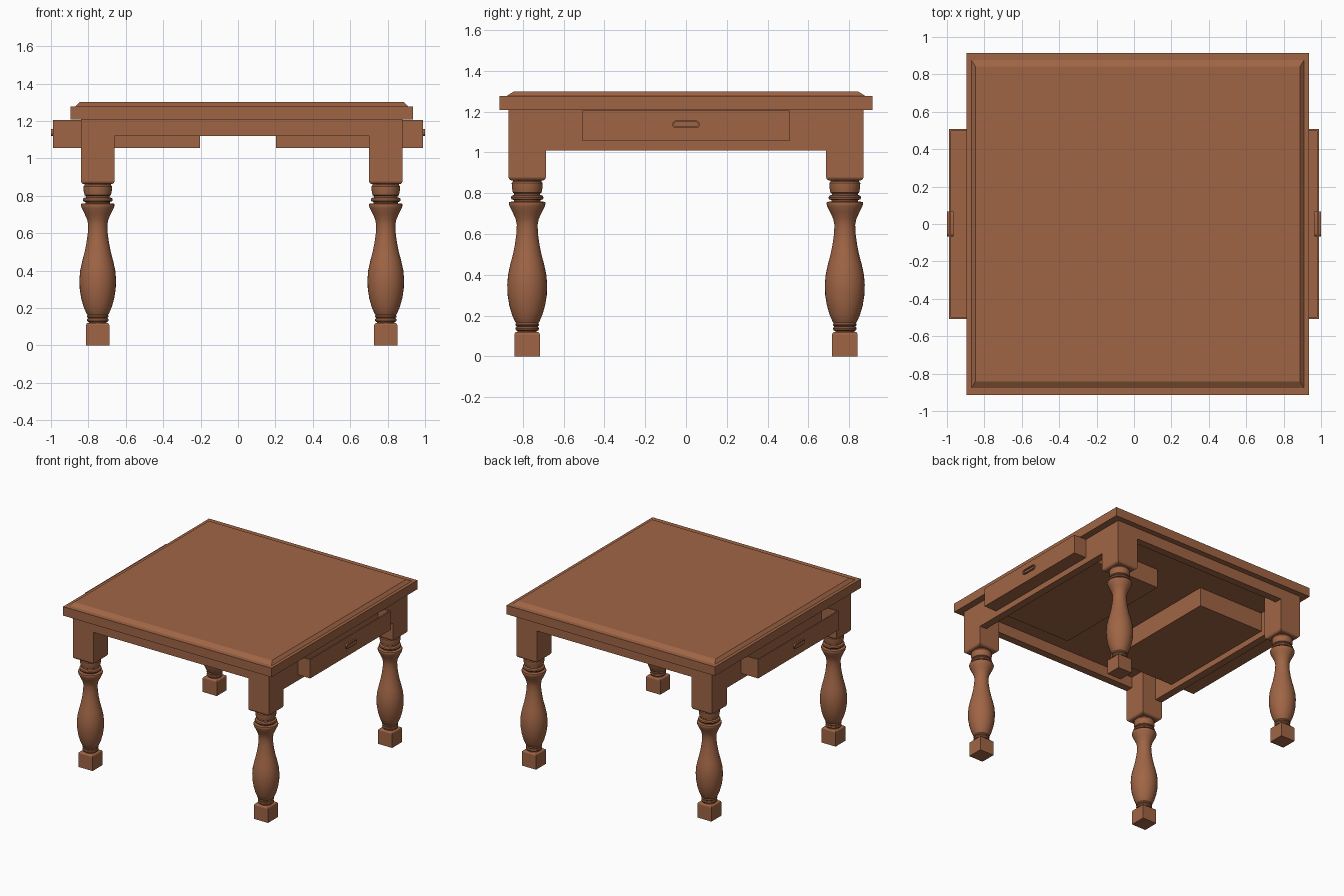
import bpy, bmesh, math
from mathutils import Vector

if "Cube" in bpy.data.objects:
    bpy.data.objects.remove(bpy.data.objects["Cube"])

wood = bpy.data.materials.new("warm brown wood")
wood.diffuse_color = (0.35, 0.13, 0.06, 1)
wood.use_nodes = True
wood.node_tree.nodes["Principled BSDF"].inputs["Base Color"].default_value = wood.diffuse_color
CX = 0.02  # the table body sits slightly to the right of the drawers


def finish(name, bm, smooth=False):
    bmesh.ops.recalc_face_normals(bm, faces=bm.faces[:])
    me = bpy.data.meshes.new(name)
    bm.to_mesh(me)
    bm.free()
    ob = bpy.data.objects.new(name, me)
    bpy.context.collection.objects.link(ob)
    me.materials.append(wood)
    if smooth:
        bpy.ops.object.select_all(action='DESELECT')
        ob.select_set(True)
        bpy.context.view_layer.objects.active = ob
        bpy.ops.object.shade_smooth_by_angle(angle=math.radians(35))
    return ob


def box_bm(lo, hi):
    bm = bmesh.new()
    bmesh.ops.create_cube(bm, size=1)
    lo, hi = Vector(lo), Vector(hi)
    for v in bm.verts:
        v.co = Vector([(lo[i] + hi[i]) / 2 + v.co[i] * (hi[i] - lo[i]) for i in range(3)])
    return bm


def box(name, lo, hi):
    return finish(name, box_bm(lo, hi))


def eased_box(name, lo, hi, z, r):
    """Box whose horizontal edges at height z are rounded."""
    bm = box_bm(lo, hi)
    edges = [e for e in bm.edges if all(abs(v.co.z - z) < 1e-4 for v in e.verts)]
    bmesh.ops.bevel(bm, geom=edges, offset=r, segments=3, profile=0.5, affect='EDGES')
    return finish(name, bm)


def lathe(name, profile, x, y, n=32):
    bm = bmesh.new()
    rings = [[bm.verts.new((x + r * math.cos(math.tau * i / n),
                            y + r * math.sin(math.tau * i / n), z)) for i in range(n)]
             for r, z in profile]
    for a, b in zip(rings, rings[1:]):
        for i in range(n):
            j = (i + 1) % n
            bm.faces.new((a[i], a[j], b[j], b[i]))
    bm.faces.new(rings[0])
    bm.faces.new(rings[-1])
    return finish(name, bm, smooth=True)


# table top: slab plus a raised panel with sloping edges
box("tabletop_slab", (CX - 0.915, -0.915, 1.207), (CX + 0.915, 0.915, 1.278))
bm = box_bm((CX - 0.89, -0.878, 1.27), (CX + 0.89, 0.878, 1.30))
for v in bm.verts:
    if v.co.z > 1.29:
        v.co.x -= math.copysign(0.022, v.co.x - CX)
        v.co.y -= math.copysign(0.035, v.co.y)
    else:
        v.co.z = 1.278
finish("tabletop_panel", bm)

# legs: foot block, turned shaft, corner block
shaft = [(0.045, 0.110), (0.047, 0.124), (0.055, 0.128), (0.058, 0.136), (0.055, 0.144),
         (0.050, 0.146), (0.056, 0.150), (0.058, 0.156), (0.055, 0.163), (0.060, 0.170),
         (0.075, 0.205), (0.088, 0.25), (0.096, 0.30), (0.098, 0.35), (0.094, 0.40),
         (0.083, 0.45), (0.070, 0.50), (0.060, 0.55), (0.053, 0.60), (0.051, 0.645),
         (0.057, 0.675), (0.071, 0.705), (0.086, 0.735), (0.090, 0.75), (0.088, 0.757),
         (0.065, 0.760), (0.066, 0.767), (0.077, 0.770), (0.080, 0.778), (0.077, 0.787),
         (0.064, 0.792), (0.064, 0.799), (0.070, 0.803), (0.075, 0.825), (0.076, 0.85),
         (0.070, 0.858), (0.070, 0.875)]
for sx, side in ((-1, "left"), (1, "right")):
    for sy, end in ((-1, "front"), (1, "back")):
        x, y, tag = CX + sx * 0.77, sy * 0.779, f"{end}_{side}"
        eased_box(tag + "_foot", (x - 0.062, y - 0.062, 0), (x + 0.062, y + 0.062, 0.12), 0.12, 0.012)
        lathe(tag + "_turned_leg", shaft, x, y)
        eased_box(tag + "_corner_block", (x - 0.09, y - 0.092, 0.862),
                  (x + 0.09, y + 0.092, 1.207), 0.862, 0.018)

# aprons: shallow at front and back, deep at the sides
for s, name in ((-1, "front"), (1, "back")):
    y = sorted((s * 0.871, s * 0.811))
    box(name + "_apron", (CX - 0.69, y[0], 1.12), (CX + 0.69, y[1], 1.207))
for s, name in ((-1, "left"), (1, "right")):
    x = sorted((CX + s * 0.86, CX + s * 0.80))
    box(name + "_apron", (x[0], -0.70, 1.01), (x[1], 0.70, 1.207))


def stadium(half, r, n=10):
    """Rounded slot outline in the y-z plane."""
    pts = []
    for c, a0 in ((half - r, -math.pi / 2), (r - half, math.pi / 2)):
        for i in range(n + 1):
            a = a0 + math.pi * i / n
            pts.append((c + r * math.cos(a), 1.138 + r * math.sin(a)))
    return pts


# open-topped drawers with slot-shaped ring handles
for s, name in ((-1, "left"), (1, "right")):
    x = sorted((s * 0.203, s * 0.989))
    bm = box_bm((x[0], -0.507, 1.056), (x[1], 0.507, 1.206))
    bm.normal_update()
    top = [f for f in bm.faces if f.normal.z > 0.9]
    bmesh.ops.inset_individual(bm, faces=top, thickness=0.014)
    bmesh.ops.inset_individual(bm, faces=top, thickness=0, depth=-0.135)
    finish(name + "_drawer", bm)

    bm = bmesh.new()
    loops = [[bm.verts.new((s * px, y, z)) for y, z in stadium(h, r)]
             for px, h, r in ((0.966, 0.067, 0.019), (1.0, 0.067, 0.019),
                              (1.0, 0.059, 0.011), (0.966, 0.059, 0.011))]
    n = len(loops[0])
    for k in range(4):
        a, b = loops[k], loops[(k + 1) % 4]
        for i in range(n):
            j = (i + 1) % n
            bm.faces.new((a[i], a[j], b[j], b[i]))
    finish(name + "_drawer_handle", bm, smooth=True)
